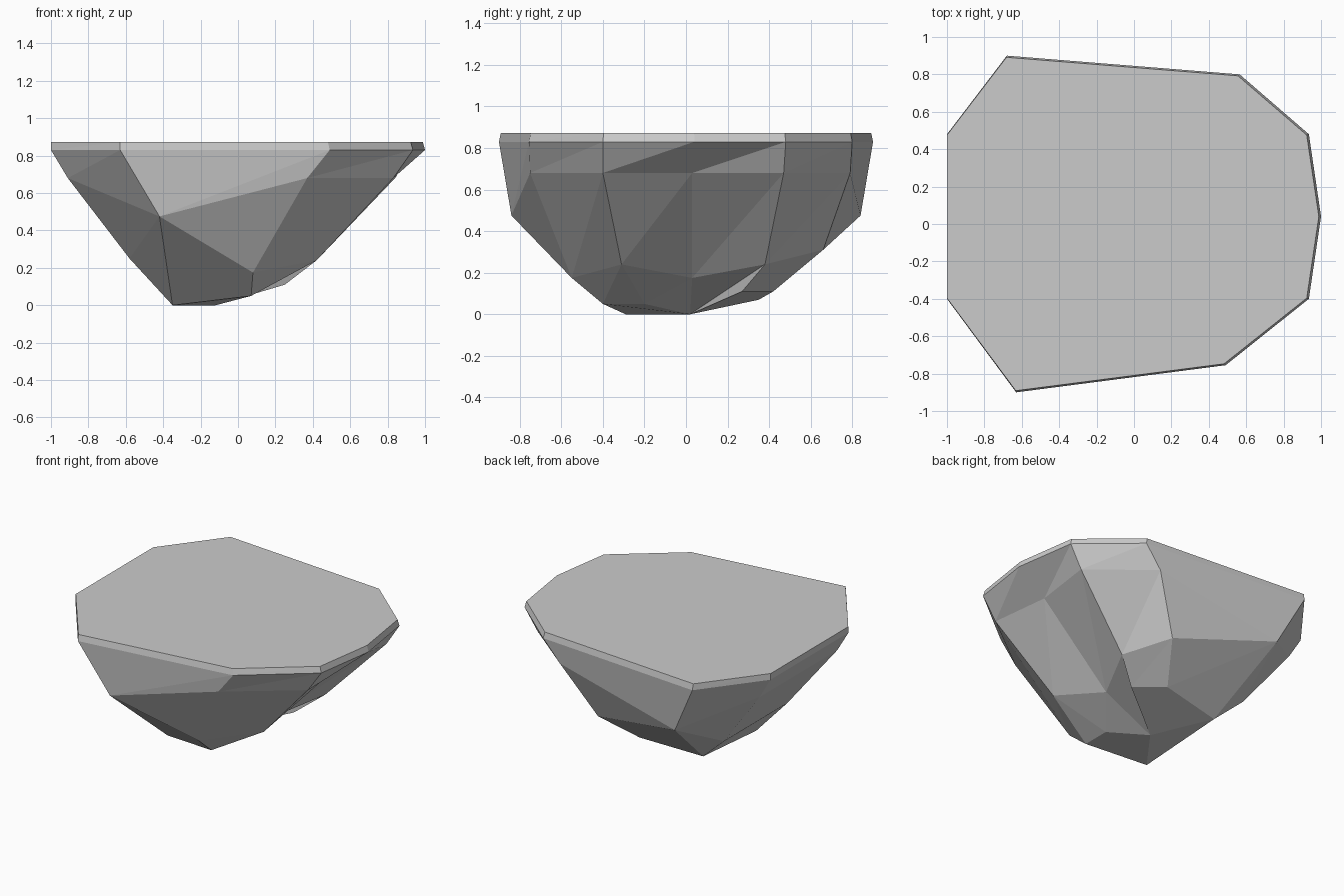
import bpy
import bmesh
from mathutils import Vector

default_cube = bpy.data.objects.get("Cube")
if default_cube:
    bpy.data.objects.remove(default_cube, do_unlink=True)


def make_material(name, colour):
    material = bpy.data.materials.new(name)
    material.use_nodes = True
    material.diffuse_color = colour
    shader = next(n for n in material.node_tree.nodes if n.type == 'BSDF_PRINCIPLED')
    shader.inputs["Base Color"].default_value = colour
    shader.inputs["Roughness"].default_value = 0.9
    return material


def bridge(bm, upper, lower):
    """Join two rings of equal length with a band of faces, skipping repeated corners."""
    count = len(upper)
    for i in range(count):
        j = (i + 1) % count
        corners = list(dict.fromkeys((upper[i], upper[j], lower[j], lower[i])))
        if len(corners) == 4:
            # split bent quads explicitly so the facets stay crisp
            a, b, c, d = corners
            bm.faces.new((a, b, c))
            bm.faces.new((a, c, d))
        elif len(corners) == 3:
            bm.faces.new(corners)


def make_ring(bm, points, known):
    """Create the vertices of a ring, sharing those at the same place."""
    ring = []
    for point in points:
        key = tuple(point)
        if key not in known:
            known[key] = bm.verts.new(key)
        ring.append(known[key])
    return ring


# Outline of the boulder, nine corners seen from above
outline = [(.935, .48), (1, .04), (.935, -.4), (.49, -.755), (-.63, -.9),
           (-1, -.4), (-1, .48), (-.68, .9), (.565, .8)]
TOP, RIM = .873, .83

# Bevelled lip: the flat top is slightly smaller than the rim below it
lip = [((x + 1) * .994 - 1, y * .99, TOP) for x, y in outline]
rim = [(x, y, RIM) for x, y in outline]

# Tapering rings; the long front and back corners share one vertex over two rings
front_corner, back_corner = (-.42, -.84, .475), (-.5, .84, .475)
front_foot, back_foot = (-.35, -.29, 0), (-.38, .35, .07)
shoulder = [(.84, .47, .68), (.78, .03, .68), (.83, -.4, .68), (.37, -.75, .68),
            front_corner, (-.91, -.4, .68), (-.91, .47, .68), back_corner,
            (.44, .79, .68)]
knee = [(.42, .38, .24), (.26, .03, .175), (.42, -.31, .24), (.08, -.55, .175),
        front_corner, (-.58, -.31, .25), (-.58, .4, .25), back_corner,
        (.23, .66, .31)]
foot = [(.25, .27, .11), (-.12, .02, 0), (.07, -.2, .05), (.07, -.4, .05),
        front_foot, front_foot, back_foot, back_foot, (.07, .42, .11)]

# Rock body
bm = bmesh.new()
known = {}
rings = [make_ring(bm, points, known) for points in (lip, rim, shoulder, knee, foot)]
for upper, lower in zip(rings, rings[1:]):
    bridge(bm, upper, lower)

# Flat top and faceted underside
bm.faces.new(rings[0])
for indices in ((0, 8, 7, 1), (1, 7, 4), (1, 4, 3, 2)):
    bm.faces.new([rings[-1][i] for i in indices])

# Merge nearly flat neighbours back into clean facets
bmesh.ops.recalc_face_normals(bm, faces=bm.faces)
bmesh.ops.dissolve_limit(bm, angle_limit=.02, verts=[], edges=bm.edges)
bmesh.ops.recalc_face_normals(bm, faces=bm.faces)

mesh = bpy.data.meshes.new("boulder")
bm.to_mesh(mesh)
bm.free()
boulder = bpy.data.objects.new("boulder", mesh)
bpy.context.collection.objects.link(boulder)
mesh.materials.append(make_material("stone grey", (.6, .6, .6, 1)))
